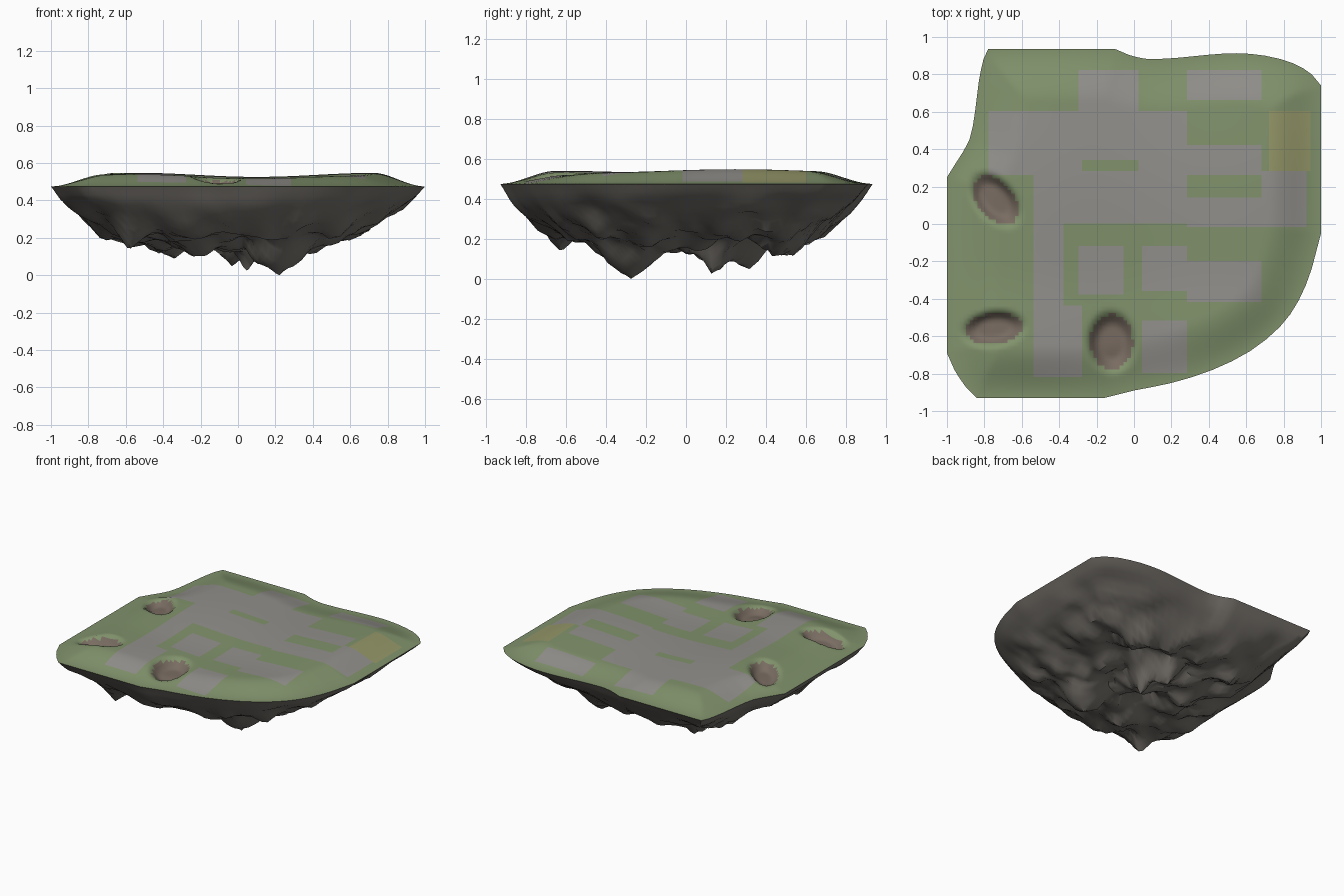
import bpy, bmesh, math
from mathutils import Vector, noise

if "Cube" in bpy.data.objects:
    bpy.data.objects.remove(bpy.data.objects["Cube"])

RIM = 0.475

# Island outline seen from above (clockwise), reversed to counter-clockwise
OUTLINE = [(-.78, .935), (-.1, .935), (-.03, .905), (.05, .885), (.12, .882), (.25, .89),
           (.4, .905), (.55, .913), (.7, .9), (.85, .86), (.95, .8), (1, .74), (1, -.05),
           (.95, -.24), (.88, -.41), (.78, -.55), (.62, -.68), (.42, -.78), (.2, -.85),
           (0, -.89), (-.16, -.93), (-.84, -.93), (-.9, -.87), (-.96, -.78), (-1, -.69),
           (-1, .25), (-.95, .33), (-.88, .45), (-.85, .6), (-.83, .76), (-.805, .88)][::-1]
# Paved areas x0, x1, y0, y1
PAVING = [(-.29, .03, .6, .83), (.28, .69, .66, .83), (-.78, .28, .34, .6), (-.78, -.28, .27, .34),
          (.03, .28, .27, .34), (-.53, .28, 0, .28), (.28, .69, .27, .43), (.28, .93, -.02, .15),
          (.69, .93, -.02, .28), (-.53, -.38, -.45, 0), (-.53, -.28, -.82, -.43),
          (-.29, -.05, -.38, -.11), (.04, .28, -.36, -.11), (.28, .69, -.42, -.19),
          (.04, .28, -.8, -.52)]
SAND = (.73, .94, .28, .6)
# Craters: x, y, half length, half width, angle
CRATERS = [(-.74, .13, .17, .105, -50), (-.75, -.56, .17, .095, 8), (-.12, -.63, .13, .165, 0)]
# Rock spikes (positive) and hollows (negative): x, y, width, amount
SPIKES = [(.22, -.28, .13, .17), (-.03, .32, .09, .12), (.05, .13, .07, .11), (-.57, -.62, .09, .08),
          (-.4, .5, .09, .08), (.36, .5, .12, .07), (.55, -.45, .07, .06), (-.12, -.42, .12, .06),
          (.42, -.22, .12, .08), (-.35, .05, .12, .05), (.1, .6, .1, .06), (-.58, .25, .1, .06),
          (.3, .24, .13, -.07), (-.2, -.12, .13, -.08), (.55, 0, .12, -.05)]


def material(name, col):
    m = bpy.data.materials.new(name)
    m.diffuse_color = (*col, 1)
    m.use_nodes = True
    m.node_tree.nodes["Principled BSDF"].inputs["Base Color"].default_value = m.diffuse_color
    return m


def smooth(t):
    t = max(0, min(1, t))
    return t * t * (3 - 2 * t)


def round_curves(pts):
    """Adds four-point-scheme midpoints between short neighbouring segments."""
    pts, out = [Vector(p) for p in pts], []
    n = len(pts)
    for i in range(n):
        a, b, c, d = pts[i - 1], pts[i], pts[(i + 1) % n], pts[(i + 2) % n]
        out.append(b)
        if max((b - a).length, (c - b).length, (d - c).length) < .3:
            out.append((b + c) * .5625 - (a + d) * .0625)
    return out


def resample(pts, step):
    out = []
    for i, p in enumerate(pts):
        a, b = p, pts[(i + 1) % len(pts)]
        n = max(1, round((b - a).length / step))
        out += [a.lerp(b, k / n) for k in range(n)]
    return out


CURVED = round_curves(OUTLINE)
RIM_PTS = resample(CURVED, .055)


def rim_distance(p):
    best = 9
    for i, a in enumerate(CURVED):
        d = CURVED[(i + 1) % len(CURVED)] - a
        t = max(0, min(1, (p - a).dot(d) / d.length_squared))
        best = min(best, (p - a - d * t).length)
    return best


def crater_radius(x, y):
    best = 9
    for cx, cy, a, b, ang in CRATERS:
        c, s = math.cos(math.radians(ang)), math.sin(math.radians(ang))
        u, v = (x - cx) * c + (y - cy) * s, -(x - cx) * s + (y - cy) * c
        best = min(best, math.hypot(u / a, v / b))
    return best


def inside(r, p):
    return r[0] < p.x < r[1] and r[2] < p.y < r[3]


def finish(name, bm, mats, angle):
    me = bpy.data.meshes.new(name)
    bm.to_mesh(me)
    bm.free()
    for m in mats:
        me.materials.append(m)
    ob = bpy.data.objects.new(name, me)
    bpy.context.collection.objects.link(ob)
    bpy.ops.object.select_all(action='DESELECT')
    ob.select_set(True)
    bpy.context.view_layer.objects.active = ob
    bpy.ops.object.shade_smooth_by_angle(angle=math.radians(angle))


# Ground surface: outline face sliced into a grid, then raised
bm = bmesh.new()
bm.faces.new([bm.verts.new((p.x, p.y, RIM)) for p in RIM_PTS])
STEP = .02
for axis in (Vector((1, 0, 0)), Vector((0, 1, 0))):
    for k in range(-50, 50):
        bmesh.ops.bisect_plane(bm, geom=bm.verts[:] + bm.edges[:] + bm.faces[:], dist=1e-4,
                               plane_co=axis * (k * STEP + .003), plane_no=axis)
for f in bm.faces:
    c = f.calc_center_median()
    if crater_radius(c.x, c.y) < .88:
        f.material_index = 2
    elif inside(SAND, c):
        f.material_index = 3
    elif any(inside(r, c) for r in PAVING):
        f.material_index = 1
for v in bm.verts:
    x, y = v.co.x, v.co.y
    lift = .054 + .011 * math.cos(2 * math.pi * (x + .55) / 1.3)
    lift += .008 * math.sin(4.5 * (y + .1)) * smooth((y + .6) / .4)
    v.co.z = RIM + lift * smooth(rim_distance(Vector((x, y))) / .28)
    v.co.z -= .065 * smooth((1.1 - crater_radius(x, y)) / .6)
bmesh.ops.triangulate(bm, faces=[f for f in bm.faces if len(f.verts) > 4])
finish("ground_surface", bm, [material("grass", (.22, .29, .15)), material("paving", (.29, .28, .26)),
                              material("dirt", (.19, .15, .12)), material("sand", (.3, .31, .14))], 60)

# Rocky underside: rings shrinking to the middle, pushed down with crags
PROFILE = [(1, 0), (.95, .075), (.9, .12), (.82, .175), (.7, .23), (.5, .27), (.3, .29), (0, .295)]
RINGS = [1, .985, .965, .94, .91, .875, .835, .79, .74, .69, .64, .59, .54, .49, .44, .39, .34,
         .29, .24, .19, .14, .09, .045]


def depth(x, y, s):
    for (s0, d0), (s1, d1) in zip(PROFILE, PROFILE[1:]):
        if s >= s1:
            d = d0 + (d1 - d0) * (s0 - s) / (s0 - s1)
            break
    # shallower towards the right side and the corners
    d *= 1 - .13 * smooth((x - .3) / .4) - .2 * smooth((math.hypot(x, y) - .75) / .3)
    fade = smooth((1 - s) / .35)
    p = Vector((x, y, 3.7))
    crag = .4 - abs(noise.noise(p * 3.2)) * 1.6 + .7 * noise.noise(p * 6) + .4 * noise.noise(p * 12)
    d += .07 * crag * fade
    for sx, sy, w, amt in SPIKES:
        d += amt * max(0, 1 - math.hypot(x - sx, y - sy) / (1.5 * w))
    return d


bm = bmesh.new()
rings = []
for s in RINGS:
    ring = []
    for p in RIM_PTS:
        wob = 1 + .04 * noise.noise((p.x * 5, p.y * 5, s * 4)) * smooth((1 - s) / .15)
        x, y = p.x * s * wob, p.y * s * wob
        ring.append(bm.verts.new((x, y, RIM - (depth(x, y, s) if s < 1 else 0))))
    rings.append(ring)
for a, b in zip(rings, rings[1:]):
    for i in range(len(a)):
        j = (i + 1) % len(a)
        bm.faces.new((a[i], b[i], b[j], a[j]))
tip = bm.verts.new((0, 0, RIM - depth(0, 0, 0)))
last = rings[-1]
for i in range(len(last)):
    bm.faces.new((last[i], tip, last[(i + 1) % len(last)]))
scale = RIM / (RIM - min(v.co.z for v in bm.verts))
for v in bm.verts:
    v.co.z = RIM - (RIM - v.co.z) * scale
finish("rocky_underside", bm, [material("rock", (.19, .175, .155))], 40)
